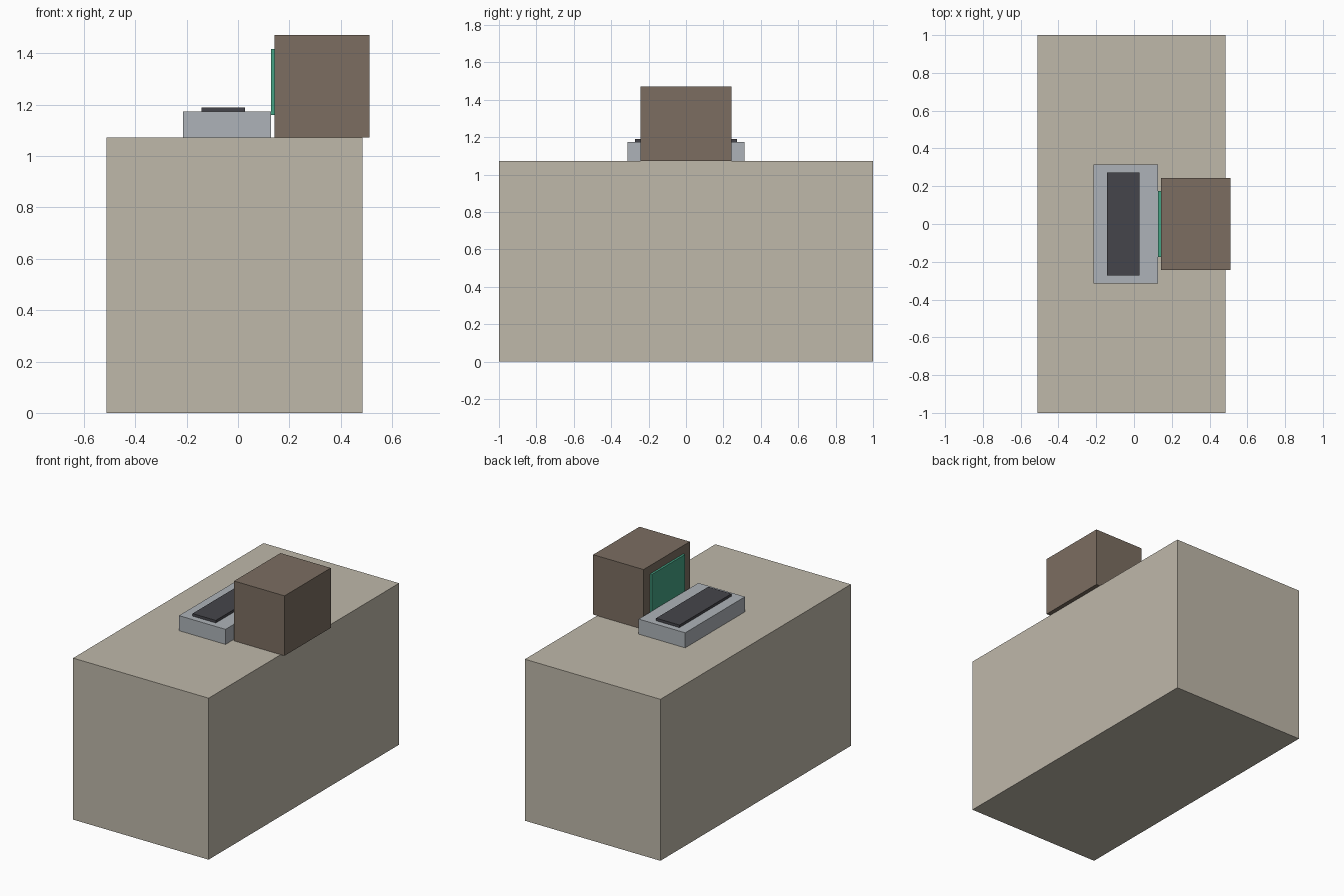
import bpy

if "Cube" in bpy.data.objects:
    bpy.data.objects.remove(bpy.data.objects["Cube"])


def material(name, rgb):
    mat = bpy.data.materials.new(name)
    mat.diffuse_color = (*rgb, 1.0)
    mat.use_nodes = True
    mat.node_tree.nodes["Principled BSDF"].inputs["Base Color"].default_value = mat.diffuse_color
    return mat


def box(name, x, y, z, mat):
    """Box from (min, max) ranges along each axis."""
    ranges = (x, y, z)
    bpy.ops.mesh.primitive_cube_add(size=1)
    ob = bpy.context.object
    ob.name = name
    mid = [(a + b) / 2 for a, b in ranges]
    dim = [b - a for a, b in ranges]
    for v in ob.data.vertices:
        v.co = [m + c * d for m, c, d in zip(mid, v.co, dim)]
    ob.data.materials.append(mat)
    return ob


beige = material("desk_beige", (0.52, 0.48, 0.40))
brown = material("monitor_brown", (0.20, 0.155, 0.12))
green = material("screen_green", (0.06, 0.36, 0.23))
grey = material("keyboard_grey", (0.42, 0.45, 0.48))
dark = material("keys_dark", (0.06, 0.06, 0.07))

TOP = 1.073  # desk surface height

# Solid desk block
box("desk", (-0.512, 0.484), (-1.0, 1.0), (0.0, TOP), beige)

# Monitor, slightly overhanging the desk edge, with its screen panel
box("monitor", (0.142, 0.512), (-0.243, 0.243), (TOP, 1.471), brown)
box("screen", (0.128, 0.142), (-0.174, 0.174), (1.159, 1.416), green)

# Keyboard base with raised key panel
box("keyboard", (-0.214, 0.128), (-0.314, 0.314), (TOP, 1.173), grey)
box("keys", (-0.143, 0.028), (-0.273, 0.273), (1.173, 1.19), dark)
